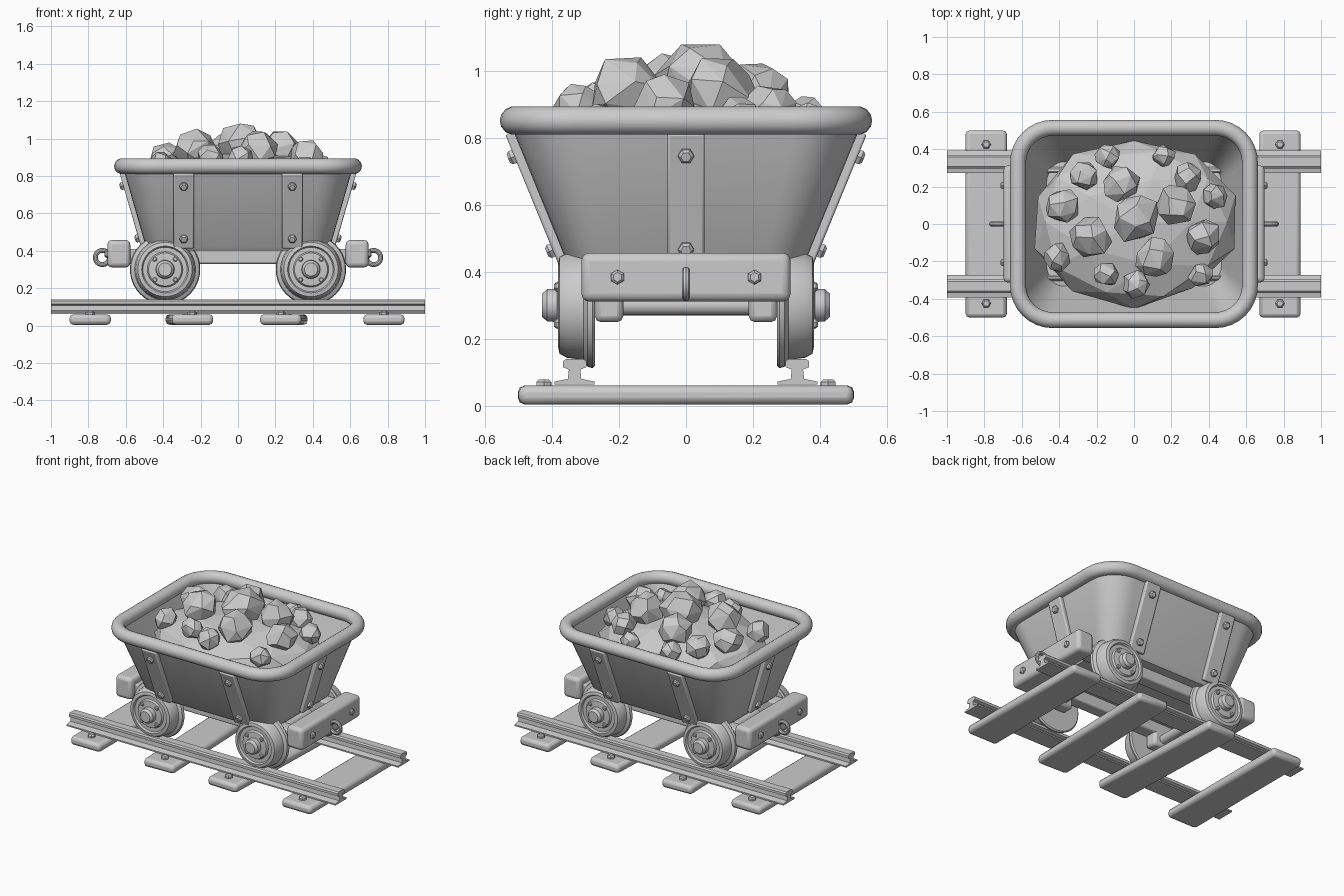
import bpy, bmesh, math, random
from mathutils import Matrix, Vector

if "Cube" in bpy.data.objects:
    bpy.data.objects.remove(bpy.data.objects["Cube"])

random.seed(4)
T = Matrix.Translation
def R(deg, axis): return Matrix.Rotation(math.radians(deg), 4, axis)


def finish(name, bm, bevel=0, segs=2, smooth=True):
    bmesh.ops.recalc_face_normals(bm, faces=bm.faces)
    me = bpy.data.meshes.new(name)
    bm.to_mesh(me)
    bm.free()
    ob = bpy.data.objects.new(name, me)
    bpy.context.collection.objects.link(ob)
    if bevel:
        m = ob.modifiers.new("bevel", 'BEVEL')
        m.width, m.segments = bevel, segs
    if smooth:
        bpy.ops.object.select_all(action='DESELECT')
        ob.select_set(True)
        bpy.context.view_layer.objects.active = ob
        bpy.ops.object.shade_smooth_by_angle(angle=math.radians(35))
    return ob


def box(name, size, M, bevel=0.01, segs=2):
    bm = bmesh.new()
    bmesh.ops.create_cube(bm, size=1, matrix=M @ Matrix.Diagonal((*size, 1)))
    return finish(name, bm, bevel, segs)


def bolt(name, M, r=0.024, h=0.02, sides=6):
    # short polygon head with chamfered top, pointing along local z
    lathe(name, [(r, -0.01), (r, h * 0.6), (r * 0.65, h)], M, sides)


def loft(name, rings, wrap=False, caps=True):
    bm = bmesh.new()
    vs = [[bm.verts.new(p) for p in ring] for ring in rings]
    n = len(vs[0])
    for a, b in zip(vs, vs[1:] + (vs[:1] if wrap else [])):
        for i in range(n):
            bm.faces.new((a[i], a[(i + 1) % n], b[(i + 1) % n], b[i]))
    if not wrap and caps:
        bm.faces.new(vs[0])
        bm.faces.new(vs[-1])
    return finish(name, bm)


def lathe(name, prof, M, n=32):
    return loft(name, [[M @ Vector((r * math.cos(2 * math.pi * i / n),
                                    r * math.sin(2 * math.pi * i / n), z))
                        for i in range(n)] for r, z in prof])


def rounded(hx, hy, r, z, k=8):
    pts = []
    for q, (sx, sy) in enumerate(((1, 1), (-1, 1), (-1, -1), (1, -1))):
        for i in range(k + 1):
            a = math.pi / 2 * (q + i / k)
            pts.append((sx * (hx - r) + r * math.cos(a), sy * (hy - r) + r * math.sin(a), z))
    return pts


# Sleepers and spikes
for x, yaw in ((-0.79, 0), (-0.26, 2), (0.245, -2), (0.78, 0)):
    M = T((x, 0, 0.032)) @ R(yaw, 'Z')
    box("sleeper", (0.22, 1.0, 0.056), M, 0.02)
    for s in (-1, 1):
        bolt("spike", M @ T((0, s * 0.425, 0.027)), 0.025, 0.02)

# Rails
half = [(0.06, 0.063), (0.06, 0.072), (0.02, 0.08), (0.017, 0.108),
        (0.035, 0.115), (0.035, 0.132), (0.026, 0.14)]
prof = half + [(-y, z) for y, z in reversed(half)]
for s in (-1, 1):
    loft("rail", [[(x, s * 0.333 + y, z) for y, z in prof] for x in (-1, 1)])

# Wheels with bolts, axles and bearing blocks
wheel = [(0.03, 0.272), (0.18, 0.272), (0.188, 0.28), (0.183, 0.295), (0.163, 0.306),
         (0.157, 0.355), (0.145, 0.378), (0.125, 0.382), (0.118, 0.37), (0.095, 0.37),
         (0.088, 0.382), (0.05, 0.385), (0.048, 0.415), (0.035, 0.43)]
for x in (-0.39, 0.39):
    lathe("axle", [(0.03, -0.3), (0.03, 0.3)], T((x, 0, 0.3)) @ R(90, 'X'), 20)
    for s in (-1, 1):
        M = T((x, 0, 0.3)) @ R(-90 * s, 'X')
        lathe("wheel", wheel, M, 40)
        for k in range(4):
            bolt("wheel_bolt", M @ R(45 + 90 * k, 'Z') @ T((0.078, 0, 0.38)), 0.014, 0.014)
        box("bearing_block", (0.14, 0.085, 0.13), T((x, s * 0.23, 0.315)), 0.018)

# Chassis beams
for s in (-1, 1):
    box("side_beam", (1.2, 0.085, 0.08), T((0, s * 0.23, 0.37)))

# Buffer beams with bolts and coupling rings
for ang in (0, 180):
    E = R(ang, 'Z')
    box("buffer_beam", (0.122, 0.625, 0.146), E @ T((0.637, 0, 0.384)), 0.024, 3)
    for s in (-1, 1):
        bolt("buffer_bolt", E @ T((0.697, s * 0.205, 0.384)) @ R(90, 'Y'), 0.022, 0.016)
    loop = [[E @ Vector((0.725 + (0.038 + 0.013 * math.cos(b)) * math.cos(a), 0.013 * math.sin(b),
                         0.364 + (0.038 + 0.013 * math.cos(b)) * math.sin(a)))
             for b in [j * math.pi / 5 for j in range(10)]]
            for a in [i * math.pi / 12 for i in range(24)]]
    loft("coupling_ring", loop, wrap=True)

# Tub: sloped outer wall, lip, inner wall and floor
loft("tub", [rounded(0.475, 0.335, 0.1, 0.4), rounded(0.492, 0.352, 0.12, 0.42),
             rounded(0.61, 0.52, 0.19, 0.83), rounded(0.585, 0.49, 0.16, 0.83),
             rounded(0.467, 0.325, 0.1, 0.44)])

# Rolled rim
loft("tub_rim", [rounded(0.62 + 0.0425 * math.cos(a), 0.514 + 0.0425 * math.cos(a),
                         0.185 + 0.0425 * math.cos(a), 0.852 + 0.0425 * math.sin(a))
                 for a in [i * math.pi / 7 for i in range(14)]], wrap=True)

# Straps and their bolts: (turn, sideways, wall offset at z 0.42, slope, bottom)
for turn, u, d0, slope, z0 in ((0, -0.29, 0.352, 0.41, 0.42), (0, 0.29, 0.352, 0.41, 0.42),
                               (180, -0.29, 0.352, 0.41, 0.42), (180, 0.29, 0.352, 0.41, 0.42),
                               (90, 0, 0.492, 0.288, 0.43), (-90, 0, 0.492, 0.288, 0.43)):
    a = math.atan(slope)

    def frame(z):
        return (R(turn, 'Z') @ T((u, -(d0 + slope * (z - 0.42)), z))
                @ Matrix.Rotation(a, 4, 'X'))
    box("strap", (0.11, 0.032, (0.82 - z0) / math.cos(a)),
        frame((z0 + 0.82) / 2) @ T((0, -0.01, 0)), 0.007)
    for z in (0.475, 0.755):
        bolt("strap_bolt", frame(z) @ T((0, -0.025, 0)) @ R(90, 'X'))

# Ore mound
bm = bmesh.new()
bmesh.ops.create_icosphere(bm, subdivisions=2, radius=1)
for v in bm.verts:
    v.co *= random.uniform(0.95, 1.03)
    v.co = Vector((v.co.x * 0.56, v.co.y * 0.455 + 0.01, max(0.66, 0.72 + v.co.z * 0.21)))
finish("ore_mound", bm, smooth=False)

# Ore chunks: hulls of jittered sphere points resting on the mound (x, y, radius)
chunks = [(-0.38, 0.10, .09), (-0.27, 0.26, .077), (-0.14, 0.36, .066), (-0.07, 0.22, .1),
          (0.16, 0.365, .06), (0.29, 0.25, .077), (0.22, 0.10, .108), (0.43, 0.15, .067),
          (0.01, 0.03, .125), (-0.23, -0.07, .107), (0.37, -0.07, .092), (0.11, -0.18, .105),
          (-0.41, -0.18, .072), (-0.15, -0.27, .067), (0.01, -0.32, .075), (0.36, -0.27, .064)]
for x, y, r in chunks:
    z = 0.72 + 0.21 * math.sqrt(max(0, 1 - (x / 0.56) ** 2 - (y / 0.455) ** 2)) + 0.3 * r
    bm = bmesh.new()
    spin = R(random.uniform(0, 360), 'Z') @ R(random.uniform(0, 180), 'X')
    for i in range(18):
        h = 1 - 2 * (i + 0.5) / 18
        t = i * 2.39996 + random.uniform(-0.3, 0.3)
        w = math.sqrt(1 - h * h)
        p = spin @ Vector((w * math.cos(t) * 1.08, w * math.sin(t) * 0.98, h))
        bm.verts.new(Vector((x, y, z)) + p * r * random.uniform(0.95, 1.1))
    bmesh.ops.convex_hull(bm, input=bm.verts)
    finish("ore_chunk", bm, smooth=False)
